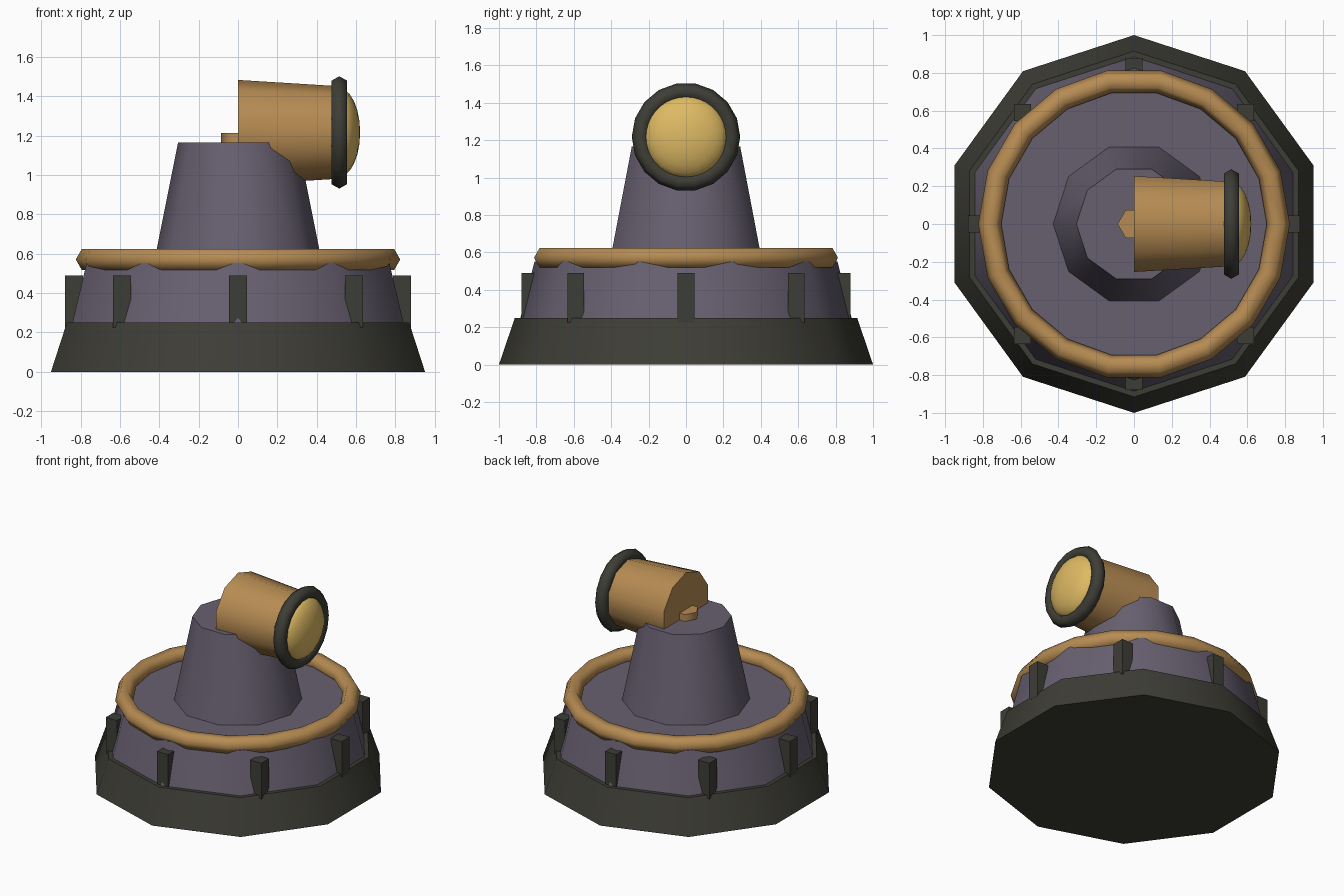
import bpy
import bmesh
from math import radians, cos, sin, tau
from mathutils import Matrix

cube = bpy.data.objects.get("Cube")
if cube:
    bpy.data.objects.remove(cube, do_unlink=True)


def material(name, rgb):
    mat = bpy.data.materials.new(name)
    mat.use_nodes = True
    mat.diffuse_color = (*rgb, 1)
    mat.node_tree.nodes["Principled BSDF"].inputs["Base Color"].default_value = (*rgb, 1)
    return mat


DARK = material("dark iron", (0.048, 0.047, 0.037))
PURPLE = material("purple grey", (0.137, 0.117, 0.163))
BRONZE = material("bronze", (0.47, 0.26, 0.085))
YELLOW = material("yellow glass", (0.73, 0.49, 0.125))

UPRIGHT = Matrix.Identity(4)
TURNED = Matrix.Rotation(radians(90), 4, 'Z')
SIDEWAYS = Matrix.Rotation(radians(90), 4, 'Y') @ TURNED  # local z points to +x


def finish(name, bm, mat, place, smooth=True):
    bmesh.ops.recalc_face_normals(bm, faces=bm.faces)
    mesh = bpy.data.meshes.new(name)
    bm.to_mesh(mesh)
    bm.free()
    mesh.transform(place)
    mesh.materials.append(mat)
    obj = bpy.data.objects.new(name, mesh)
    bpy.context.collection.objects.link(obj)
    if smooth:
        bpy.ops.object.select_all(action='DESELECT')
        obj.select_set(True)
        bpy.context.view_layer.objects.active = obj
        bpy.ops.object.shade_smooth_by_angle(angle=radians(65))
    return obj


def frustum(name, mat, sides, r1, r2, low, high, turn=UPRIGHT, at=(0, 0, 0)):
    """Tapered prism running from low to high along its own axis."""
    bm = bmesh.new()
    bmesh.ops.create_cone(bm, cap_ends=True, segments=sides, radius1=r1, radius2=r2,
                          depth=high - low,
                          matrix=Matrix.Translation((0, 0, (low + high) / 2)))
    return finish(name, bm, mat, Matrix.Translation(at) @ turn)


def hoop(name, mat, major, minor, place, around=18, section=6):
    """Ring with a hexagonal section."""
    bm = bmesh.new()
    loops = []
    for i in range(around):
        a = tau * i / around
        loop = []
        for j in range(section):
            b = tau * j / section
            r = major + minor * cos(b)
            loop.append(bm.verts.new((r * cos(a), r * sin(a), minor * sin(b))))
        loops.append(loop)
    for i in range(around):
        p, q = loops[i], loops[(i + 1) % around]
        for j in range(section):
            k = (j + 1) % section
            bm.faces.new((p[j], q[j], q[k], p[k]))
    return finish(name, bm, mat, place)


# Stepped base
frustum("base", DARK, 10, 1.0, 0.915, 0, 0.25)
frustum("drum", PURPLE, 10, 0.885, 0.81, 0.25, 0.55)
hoop("drum_rim", BRONZE, 0.764, 0.061, Matrix.Translation((0, 0, 0.571)))

# Square blocks around the drum
for i in range(8):
    a = tau * i / 8
    bm = bmesh.new()
    bmesh.ops.create_cube(bm, size=1)
    bm.transform(Matrix.Diagonal((0.09, 0.09, 0.265, 1)))
    finish(f"block_{i + 1}", bm, DARK,
           Matrix.Translation((0.834 * cos(a), 0.834 * sin(a), 0.3575)), smooth=False)

# Central tower with a small peg on top
frustum("tower", PURPLE, 10, 0.428, 0.305, 0.55, 1.165, TURNED)
frustum("peg", BRONZE, 6, 0.087, 0.087, 1.1, 1.215, TURNED)

# Lamp housing, its ring and its domed lens
HEAD = (0, 0, 1.217)
frustum("lamp_housing", BRONZE, 10, 0.267, 0.235, 0, 0.515, SIDEWAYS, HEAD)
FRONT = Matrix.Translation((0.515, 0, HEAD[2])) @ SIDEWAYS
hoop("lamp_ring", DARK, 0.244, 0.046, FRONT)
bm = bmesh.new()
bmesh.ops.create_uvsphere(bm, u_segments=18, v_segments=12, radius=1)
bm.transform(Matrix.Diagonal((0.225, 0.225, 0.106, 1)))
finish("lens", bm, YELLOW, FRONT)
